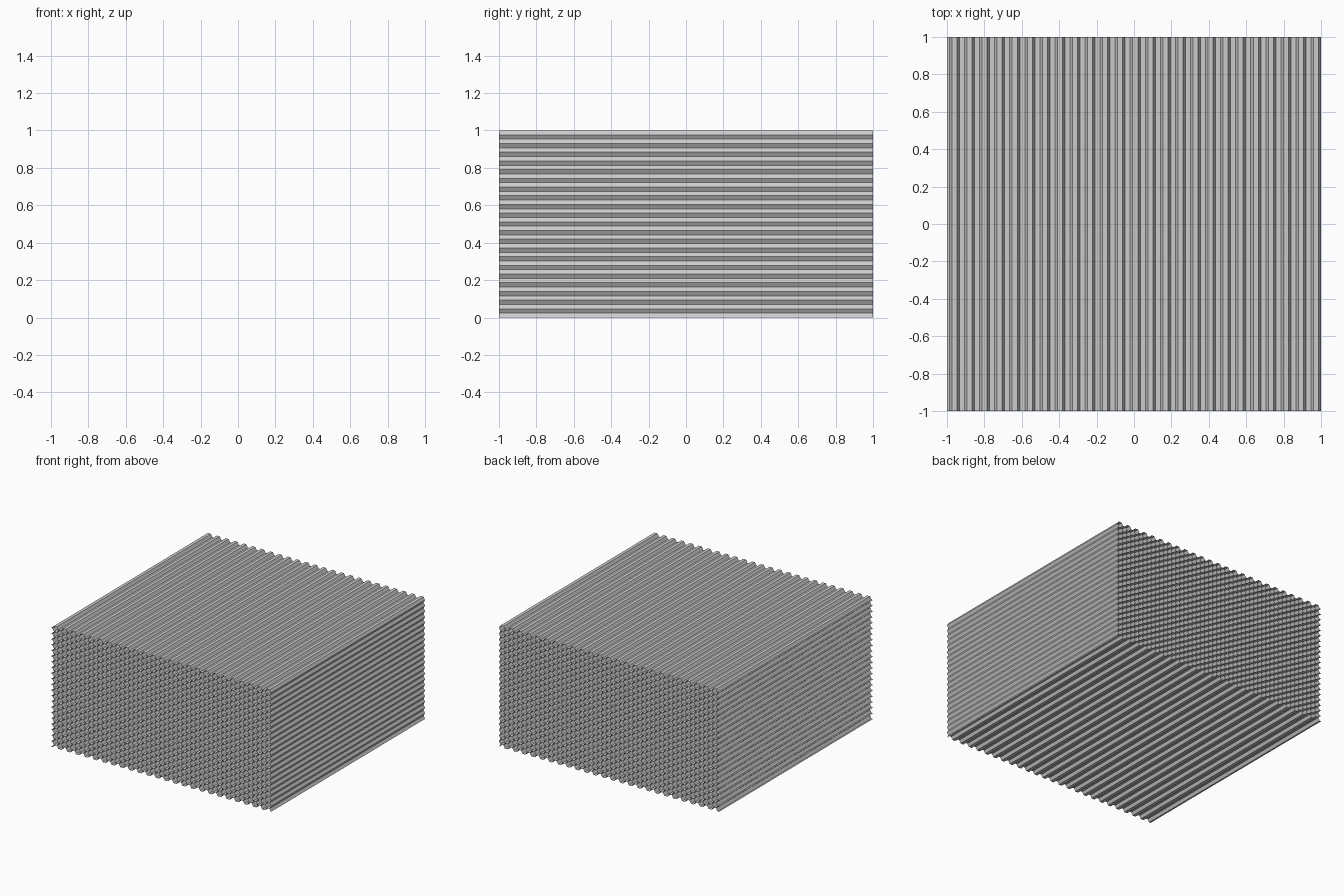
import bpy
import bmesh

if "Cube" in bpy.data.objects:
    bpy.data.objects.remove(bpy.data.objects["Cube"])

COLS = 50                  # upright zigzag walls across x
ROWS = 43                  # half-cell steps up z
A = 2.0 / 74.5             # cell side length
STEP = 1.0 / ROWS          # half cell height
X0 = -1.0 + 0.5 * A        # first zigzag wall

bm = bmesh.new()

# Vertices of the zigzag walls in the front plane
grid = {}
for i in range(COLS):
    for k in range(ROWS + 1):
        x = X0 + 1.5 * A * i + (0.5 * A if (i + k) % 2 else 0.0)
        grid[i, k] = bm.verts.new((x, -1.0, k * STEP))

# Slanted cell walls
for i in range(COLS):
    for k in range(ROWS):
        bm.edges.new((grid[i, k], grid[i, k + 1]))

# Level cell walls joining neighbouring zigzags
for i in range(COLS - 1):
    for k in range(ROWS + 1):
        if (i + k) % 2:
            bm.edges.new((grid[i, k], grid[i + 1, k]))

# Short open flanges along the left side
for k in range(0, ROWS + 1, 2):
    stub = bm.verts.new((-1.0, -1.0, k * STEP))
    bm.edges.new((stub, grid[0, k]))

# Extrude the pattern from front to back
ext = bmesh.ops.extrude_edge_only(bm, edges=bm.edges[:])
moved = [g for g in ext["geom"] if isinstance(g, bmesh.types.BMVert)]
bmesh.ops.translate(bm, verts=moved, vec=(0, 2, 0))

mesh = bpy.data.meshes.new("honeycomb_core")
bm.to_mesh(mesh)
bm.free()
core = bpy.data.objects.new("honeycomb_core", mesh)
bpy.context.collection.objects.link(core)
